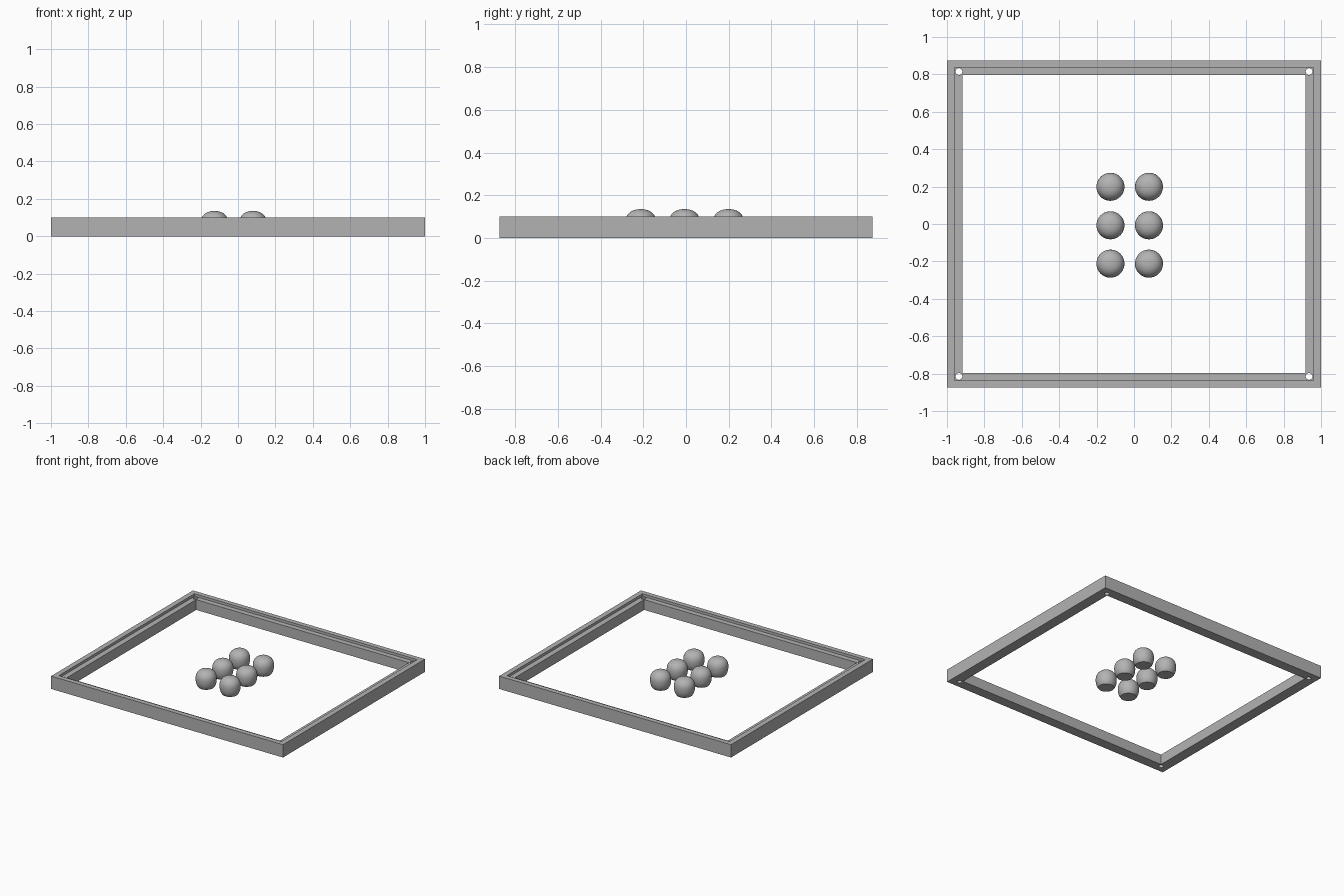
import bpy
import bmesh
from math import cos, sin, tau

# Remove the default cube
cube = bpy.data.objects.get("Cube")
if cube:
    bpy.data.objects.remove(cube, do_unlink=True)

# Single grey material
grey = bpy.data.materials.new("mid_grey")
grey.use_nodes = True
colour = (0.45, 0.45, 0.45, 1)
grey.diffuse_color = colour
grey.node_tree.nodes["Principled BSDF"].inputs["Base Color"].default_value = colour


def make_object(name, bm):
    bmesh.ops.recalc_face_normals(bm, faces=bm.faces[:])
    mesh = bpy.data.meshes.new(name)
    bm.to_mesh(mesh)
    bm.free()
    mesh.materials.append(grey)
    obj = bpy.data.objects.new(name, mesh)
    bpy.context.collection.objects.link(obj)
    return obj


def activate(obj):
    bpy.ops.object.select_all(action='DESELECT')
    obj.select_set(True)
    bpy.context.view_layer.objects.active = obj


# Rectangular frame with a stepped inner ledge: (half width, half depth, z)
HEIGHT, LEDGE = 0.10, 0.08
OUTER, STEP, INNER = (1.0, 0.874), (0.96, 0.836), (0.918, 0.796)
section = [(*OUTER, 0), (*OUTER, HEIGHT), (*STEP, HEIGHT),
           (*STEP, LEDGE), (*INNER, LEDGE), (*INNER, 0)]
corners = [(-1, -1), (1, -1), (1, 1), (-1, 1)]
bm = bmesh.new()
rings = [[bm.verts.new((sx * x, sy * y, z)) for sx, sy in corners]
         for x, y, z in section]
for i, ring in enumerate(rings):
    following = rings[(i + 1) % len(rings)]
    for j in range(4):
        k = (j + 1) % 4
        bm.faces.new((ring[j], ring[k], following[k], following[j]))
frame = make_object("frame", bm)

# Round screw holes through the ledge corners
for sx, sy in corners:
    bpy.ops.mesh.primitive_cylinder_add(
        vertices=24, radius=0.018, depth=0.4, location=(sx * 0.936, sy * 0.815, 0))
    cutter = bpy.context.object
    cutter.name = "hole_cutter"
    cutter.hide_render = True
    activate(frame)
    mod = frame.modifiers.new("screw_hole", 'BOOLEAN')
    mod.operation = 'DIFFERENCE'
    mod.solver = 'EXACT'
    mod.object = cutter
    bpy.ops.object.modifier_apply(modifier=mod.name)
    bpy.data.objects.remove(cutter, do_unlink=True)

# Rounded knob: bulging sides, gently flattened crown, flat base
RADIUS, MIDDLE, TOP, POWER = 0.075, 0.064, 0.135, 2.3
SIDES, STEPS = 40, 20


def knob_radius(z):
    reach = TOP - MIDDLE if z > MIDDLE else 0.088
    t = min(abs(z - MIDDLE) / reach, 1)
    return RADIUS * (1 - t ** POWER) ** (1 / POWER)


def make_knob(name, x, y):
    bm = bmesh.new()
    levels = []
    for i in range(STEPS):
        z = TOP * sin(i / STEPS * tau / 4)
        r = knob_radius(z)
        levels.append([bm.verts.new((r * cos(tau * j / SIDES), r * sin(tau * j / SIDES), z))
                       for j in range(SIDES)])
    for low, high in zip(levels, levels[1:]):
        for j in range(SIDES):
            k = (j + 1) % SIDES
            bm.faces.new((low[j], low[k], high[k], high[j]))
    bm.faces.new(levels[0])
    apex = bm.verts.new((0, 0, TOP))
    for j in range(SIDES):
        bm.faces.new((levels[-1][j], levels[-1][(j + 1) % SIDES], apex))
    knob = make_object(name, bm)
    knob.location = (x, y, 0)
    activate(knob)
    bpy.ops.object.shade_smooth_by_angle(angle=0.6)


# Two columns of three knobs
for side, x in (("right", -0.126), ("left", 0.08)):
    for row, y in (("front", -0.212), ("middle", -0.007), ("back", 0.199)):
        make_knob(f"knob_{row}_{side}", x, y)
